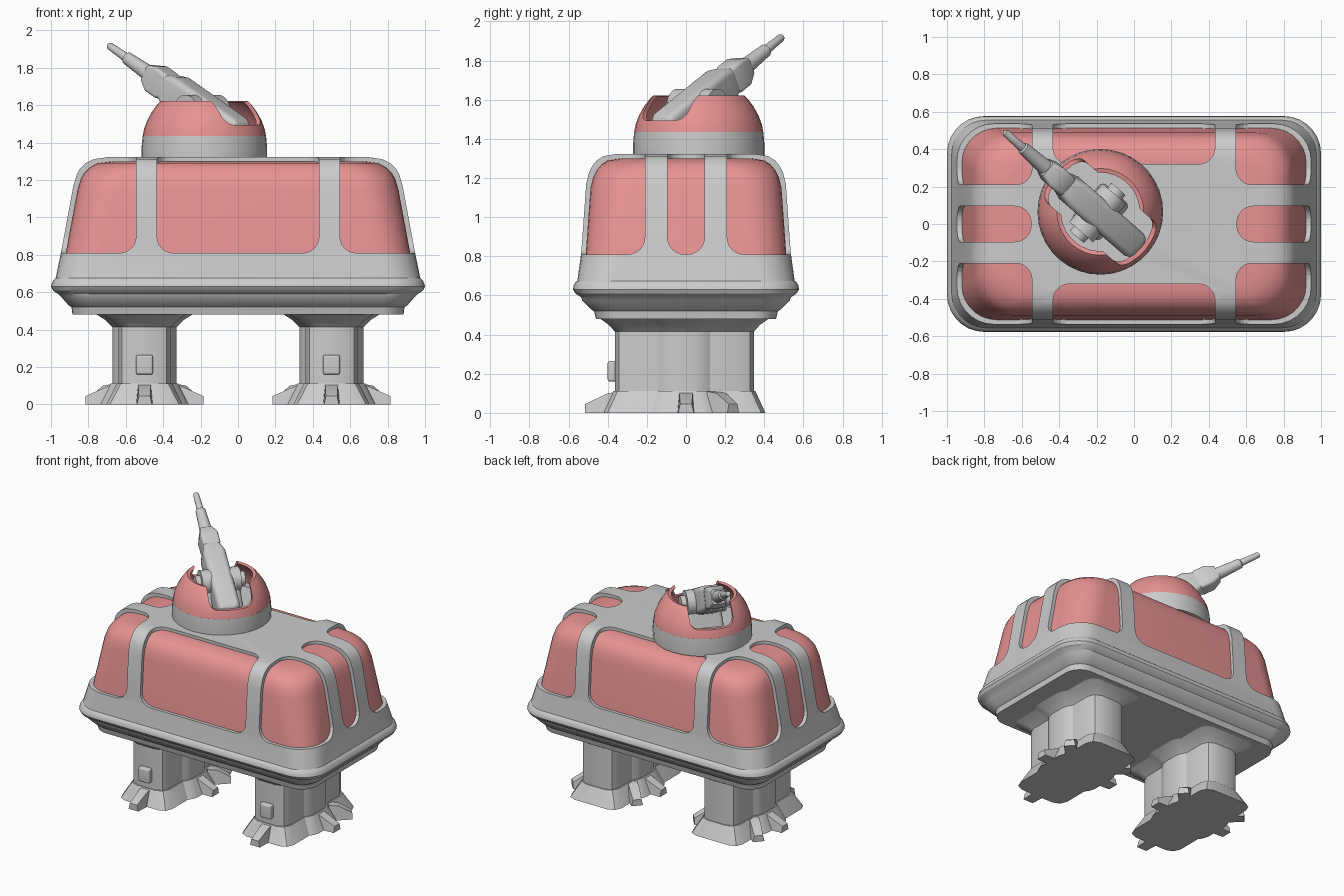
import bpy, bmesh
from math import sin, cos, pi, radians
from mathutils import Matrix, Vector

if "Cube" in bpy.data.objects:
    bpy.data.objects.remove(bpy.data.objects["Cube"])

pink = bpy.data.materials.new("pink_paint")
pink.diffuse_color = (0.81, 0.29, 0.29, 1)
pink.use_nodes = True
pink.node_tree.nodes["Principled BSDF"].inputs["Base Color"].default_value = pink.diffuse_color


def rrect(hx, hy, r, z, n=7):
    """Rounded rectangle ring."""
    pts = []
    for k, (sx, sy) in enumerate([(1, 1), (-1, 1), (-1, -1), (1, -1)]):
        for i in range(n + 1):
            a = (k + i / n) * pi / 2
            pts.append((sx * (hx - r) + r * cos(a), sy * (hy - r) + r * sin(a), z))
    return pts


def circle(r, z, n=36):
    return [(r * cos(2 * pi * i / n), r * sin(2 * pi * i / n), z) for i in range(n)]


def finish(name, bm, mat=None, matrix=None, smooth=True):
    bmesh.ops.recalc_face_normals(bm, faces=bm.faces[:])
    me = bpy.data.meshes.new(name)
    bm.to_mesh(me)
    bm.free()
    ob = bpy.data.objects.new(name, me)
    bpy.context.collection.objects.link(ob)
    if matrix:
        ob.matrix_world = matrix
    if mat:
        me.materials.append(mat)
    if smooth:
        shade(ob)
    return ob


def activate(ob):
    bpy.ops.object.select_all(action='DESELECT')
    ob.select_set(True)
    bpy.context.view_layer.objects.active = ob


def shade(ob):
    activate(ob)
    bpy.ops.object.shade_smooth_by_angle(angle=radians(28))


def loft(name, rings, mat=None, matrix=None, closed=False):
    """Skin a stack of equal-length rings; closed joins the last ring to the first."""
    bm = bmesh.new()
    vs = [[bm.verts.new(p) for p in ring] for ring in rings]
    n = len(vs[0])
    pairs = list(zip(vs, vs[1:])) + ([(vs[-1], vs[0])] if closed else [])
    for a, b in pairs:
        for i in range(n):
            j = (i + 1) % n
            bm.faces.new((a[i], a[j], b[j], b[i]))
    if not closed:
        bm.faces.new(vs[0][::-1])
        bm.faces.new(vs[-1])
    return finish(name, bm, mat, matrix)


def boxes(name, bounds, bevel, matrix=None):
    """Rounded boxes from (x0, x1, y0, y1, z0, z1)."""
    bm = bmesh.new()
    for x0, x1, y0, y1, z0, z1 in bounds:
        m = Matrix.Translation(((x0 + x1) / 2, (y0 + y1) / 2, (z0 + z1) / 2))
        bmesh.ops.create_cube(bm, size=1, matrix=m @ Matrix.Diagonal((x1 - x0, y1 - y0, z1 - z0, 1)))
    bmesh.ops.bevel(bm, geom=bm.edges[:], offset=bevel, segments=6, profile=0.5, affect='EDGES')
    return finish(name, bm, None, matrix, False)


def cut(ob, cutter):
    cutter.hide_render = True
    m = ob.modifiers.new("cut", 'BOOLEAN')
    m.object, m.operation, m.solver = cutter, 'DIFFERENCE', 'EXACT'
    activate(ob)
    bpy.ops.object.modifier_apply(modifier=m.name)
    bpy.data.objects.remove(cutter)
    shade(ob)


# Hull: grey frame with window recesses over a slightly smaller pink core
skirt = [(.885, .46, .12, .48), (.89, .47, .12, .52), (.905, .485, .13, .53), (.945, .53, .16, .575),
         (.96, .535, .17, .59), (.99, .565, .19, .61), (1.0, .577, .2, .63), (.995, .575, .2, .65),
         (.985, .565, .19, .667)]
upper = [(.975, .555, .18, .675), (.945, .535, .2, .82), (.88, .51, .22, 1.17), (.862, .495, .22, 1.23),
         (.845, .48, .22, 1.26), (.815, .455, .22, 1.29), (.77, .42, .21, 1.312), (.70, .36, .18, 1.322)]
frame = loft("hull_frame", [rrect(*s) for s in skirt + upper])
loft("hull_panels", [rrect(x - .022, y - .022, r - .015, z - .022) for x, y, r, z in upper], pink)

windows = []
for s in (-1, 1):
    windows.append((-.433, .433, *sorted((s * .32, s * 1.3)), .81, 1.7))
    windows.append((*sorted((s * .55, s * 1.4)), -.095, .095, .81, 1.7))
    for t in (-1, 1):
        windows.append((*sorted((s * .545, s * 1.4)), *sorted((t * .21, t * 1.3)), .81, 1.7))
cut(frame, boxes("window_cutter", windows, .088))


# Legs: a long column with a bulge on each side, flared at the hull and the foot
def leg_ring(d, z, cx):
    a, b, c, e, r = .172 + d, .10 + d * .5, .14 + d, .355 + d * .9, .07
    q = [(a, b - .04), (a - .012, b), (c, b + .03), (c, e - r), (c - r * .3, e - r * .3), (c - r, e)]
    pts = q + [(-x, y) for x, y in q[::-1]]
    pts += [(-x, -y) for x, y in pts]
    return [(cx + x, y - .008, z) for x, y in pts]


for side, cx in (("left", -.5), ("right", .5)):
    loft(f"{side}_leg", [leg_ring(0, .10, cx), leg_ring(0, .415, cx),
                         leg_ring(.035, .45, cx), leg_ring(.09, .485, cx)])
    loft(f"{side}_foot", [leg_ring(.065, 0, cx), leg_ring(.055, .02, cx), leg_ring(.008, .112, cx)])
    hatch = boxes(f"{side}_leg_hatch", [(cx - .045, cx + .045, -.4, -.34, .16, .265)], .012)
    shade(hatch)
    # Claws: tapering wedges pointing outwards
    for i, (ang, base, reach) in enumerate([(0, .12, .315), (180, .12, .315), (-90, .33, .515),
                                            (42, .2, .36), (138, .2, .36)]):
        rings = [[(x, -w, 0), (x, w, 0), (x, w * .75, h), (x, -w * .75, h)]
                 for x, w, h in ((base, .045, .11), (base + .07, .045, .10), (reach, .04, .045))]
        loft(f"{side}_claw_{i + 1}", rings, None,
             Matrix.Translation((cx, 0, 0)) @ Matrix.Rotation(radians(ang), 4, 'Z'))

# Turret: grey ring and open pink dome slotted along the gun
turret = Matrix.Translation((-.18, .065, 0))
loft("turret_base", [circle(.335, 1.31), circle(.336, 1.37), circle(.33, 1.436), circle(.305, 1.436),
                     circle(.30, 1.41)], None, turret)
outer = [(.33, 1.434), (.322, 1.475), (.305, 1.52), (.28, 1.565), (.25, 1.605), (.232, 1.622)]
inner = [(r - .022, z - .006) for r, z in outer[::-1]]
dome = loft("turret_dome", [circle(*p) for p in outer + inner], pink, turret, closed=True)
yaw = Matrix.Rotation(radians(139), 4, 'Z')
cut(dome, boxes("slot_cutter", [(-.6, .6, -.15, .15, 1.495, 1.9)], .05, turret @ yaw))

# Gun, built along local z from breech to muzzle
aim = Vector((-.755 * cos(radians(28)), .656 * cos(radians(28)), sin(radians(28))))
gun = Matrix.Translation(Vector((-.69, .49, 1.92)) - aim * 1.05) @ aim.to_track_quat('Z', 'Y').to_matrix().to_4x4()
loft("gun_body", [rrect(.05, .06, .03, 0), rrect(.07, .082, .035, .02), rrect(.078, .092, .035, .05),
                  rrect(.078, .092, .035, .51), rrect(.06, .072, .03, .575)], None, gun)
loft("gun_collar", [rrect(.05, .06, .02, .55), rrect(.062, .075, .02, .59), rrect(.062, .075, .02, .67),
                    rrect(.045, .05, .02, .73)], None, gun)
loft("gun_barrel", [circle(.044, .70, 20), circle(.034, .905, 20), circle(.024, .912, 20),
                    circle(.02, 1.04, 20), circle(.016, 1.05, 20)], None, gun)
# Trunnion discs either side of the gun, on a short pedestal
axle = gun @ Matrix.Translation((0, 0, .306)) @ Matrix.Rotation(pi / 2, 4, 'Y')
loft("gun_trunnion", [circle(r, z, 24) for r, z in
                      ((.05, -.17), (.05, -.135), (.085, -.135), (.085, .135), (.05, .135), (.05, .17))], None, axle)
loft("gun_pedestal", [rrect(.1, .13, .03, 1.40), rrect(.06, .12, .03, 1.53)], None, turret @ yaw)
